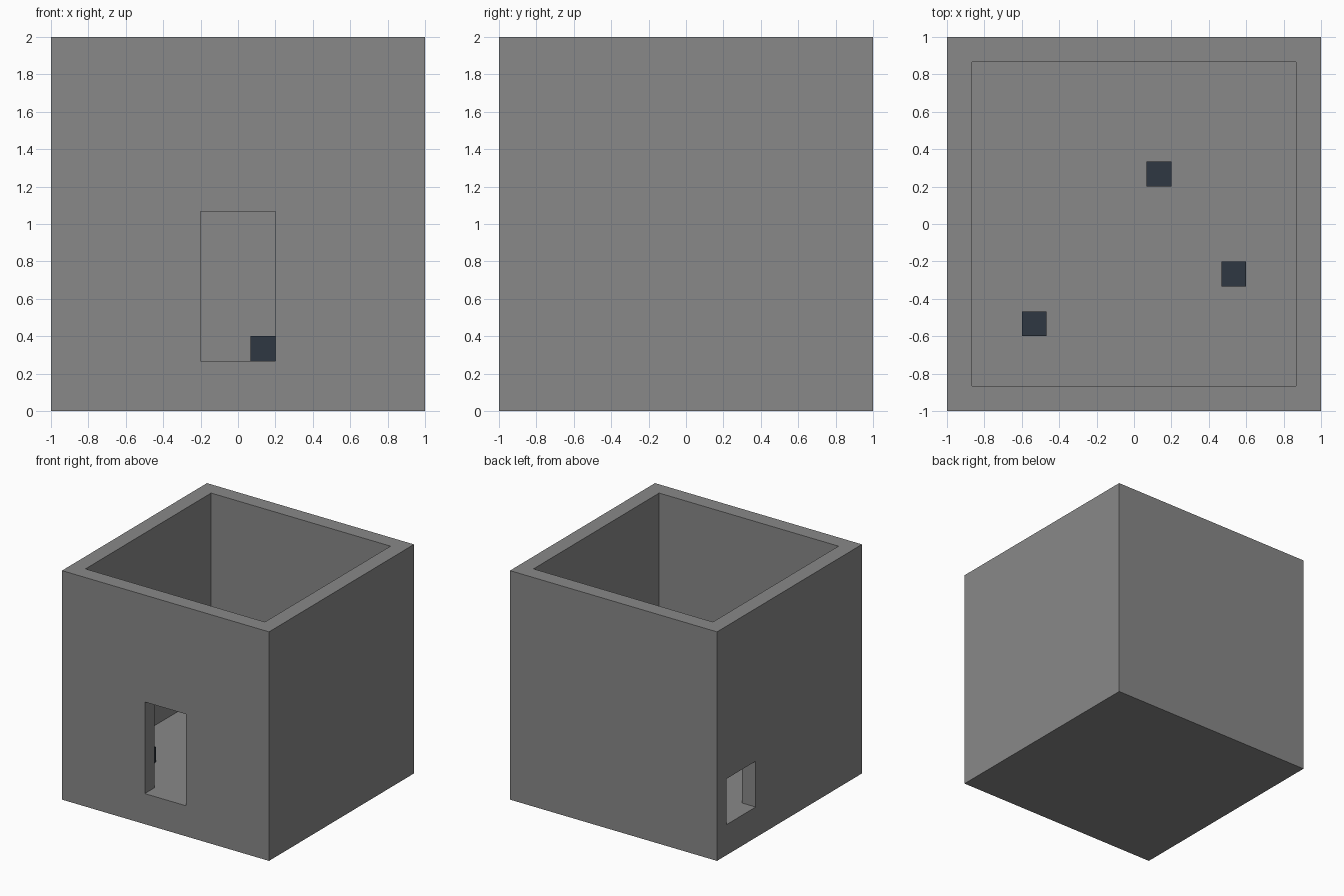
import bpy
from mathutils import Vector

old = bpy.data.objects.get("Cube")
if old:
    bpy.data.objects.remove(old, do_unlink=True)

U = 2 / 15            # building module: wall thickness and block size
IN = 1 - U            # inner wall face
FLOOR = 2 * U         # height of the floor surface


def material(name, rgb):
    mat = bpy.data.materials.new(name)
    mat.use_nodes = True
    mat.diffuse_color = (*rgb, 1)
    mat.node_tree.nodes["Principled BSDF"].inputs["Base Color"].default_value = (*rgb, 1)
    return mat


def box(name, low, high, mat):
    low, high = Vector(low), Vector(high)
    bpy.ops.mesh.primitive_cube_add(size=1, location=(low + high) / 2)
    ob = bpy.context.object
    ob.name = name
    ob.scale = high - low
    bpy.ops.object.transform_apply(location=False, rotation=False, scale=True)
    ob.data.materials.append(mat)
    return ob


stone = material("grey stone", (0.25, 0.25, 0.25))
slate = material("dark slate", (0.028, 0.039, 0.055))

# Room shell: a block hollowed from above, with a doorway and a side window
room = box("room_shell", (-1, -1, 0), (1, 1, 2), stone)
cutters = [
    box("room_cutter", (-IN, -IN, FLOOR), (IN, IN, 2.5), stone),
    box("doorway_cutter", (-1.5 * U, -1.5, FLOOR), (1.5 * U, -0.5, 8 * U), stone),
    box("window_cutter", (-1.5, IN - 3 * U, FLOOR), (-0.5, IN, 5 * U), stone),
]
for cutter in cutters:
    cutter.hide_render = True
    mod = room.modifiers.new(cutter.name, "BOOLEAN")
    mod.operation = "DIFFERENCE"
    mod.solver = "EXACT"
    mod.object = cutter
    bpy.context.view_layer.objects.active = room
    bpy.ops.object.modifier_apply(modifier=mod.name)
    bpy.data.objects.remove(cutter, do_unlink=True)

# Small blocks standing on the floor
for name, x, y in (("back_block", 1, 2), ("left_block", 4, -2), ("right_block", -4, -4)):
    centre = Vector((x * U, y * U, FLOOR + U / 2))
    half = Vector((U, U, U)) / 2
    box(name, centre - half, centre + half, slate)
